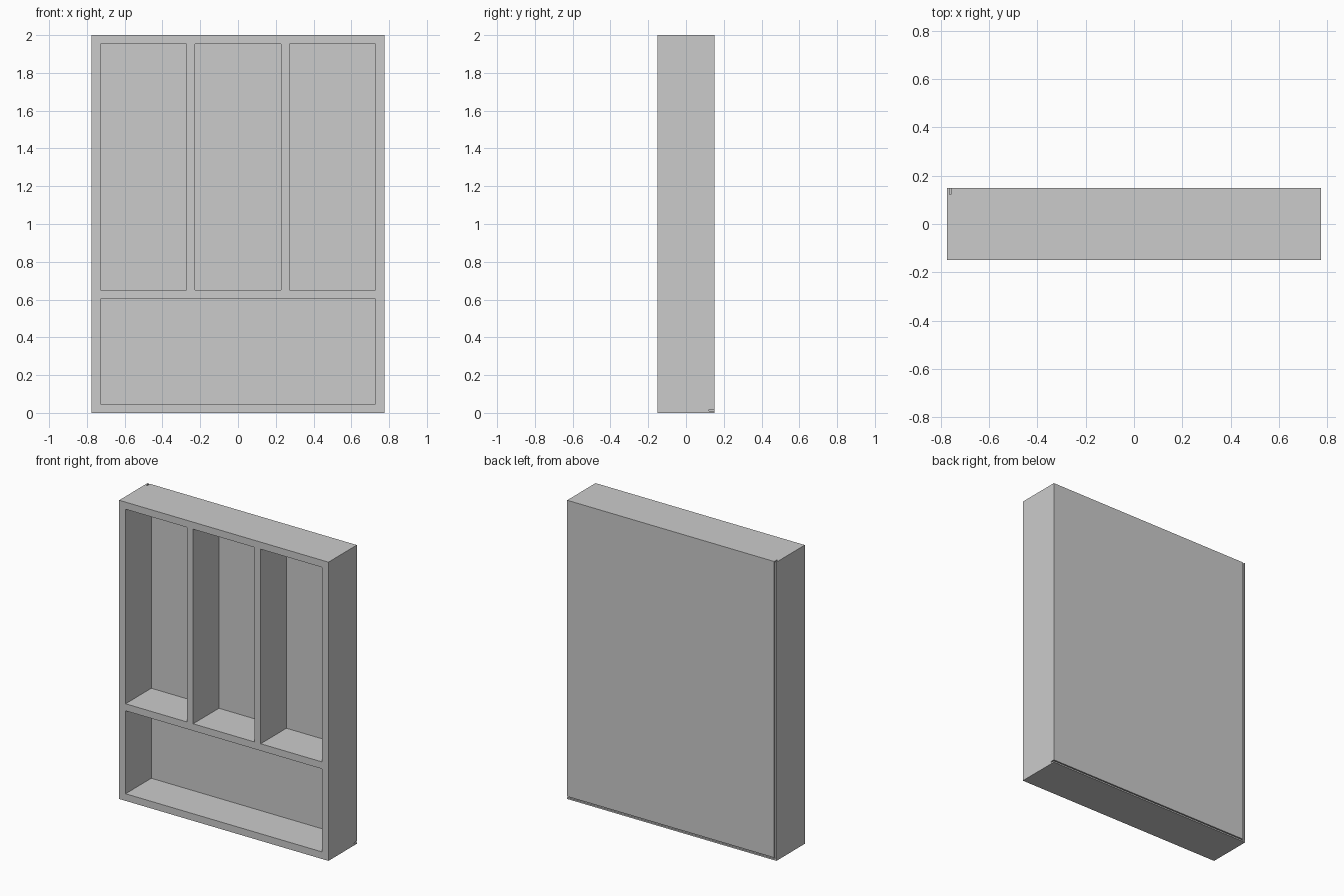
import bpy

if "Cube" in bpy.data.objects:
    bpy.data.objects.remove(bpy.data.objects["Cube"])

W, D, H = 0.775, 0.15, 2.0   # half width, half depth, height
T = 0.0475                   # board thickness
BACK = 0.122                 # front surface of the back panel
LIP = 0.01                   # thin rim beside the back panel


def box(name, x, y, z):
    bpy.ops.mesh.primitive_cube_add(
        size=1, location=[(a + b) / 2 for a, b in (x, y, z)])
    ob = bpy.context.object
    ob.name = name
    ob.scale = [b - a for a, b in (x, y, z)]
    bpy.ops.object.transform_apply(location=False, rotation=False, scale=True)
    return ob


depth = (-D, BACK)

# Outer frame
for side, s in (("left", -1), ("right", 1)):
    box(side + "_side", sorted((s * W, s * (W - T))), depth, (0, H))
inner = (-W + T, W - T)
box("bottom_board", inner, depth, (0, T))
box("top_board", inner, depth, (H - T, H))

# Middle shelf and the two upright dividers
box("middle_shelf", inner, depth, (0.603, 0.65))
for side, x in (("left", -0.25), ("right", 0.25)):
    box(side + "_divider", (x - 0.0232, x + 0.0232), depth, (0.65, H - T))

# Back panel, with a narrow groove and rim at one side and the bottom
gap = LIP + 0.007
box("back_panel", (-W + gap, W), (BACK, D), (gap, H))
box("back_side_lip", (-W, -W + LIP), (BACK, D), (0, H))
box("back_bottom_lip", (-W + LIP, W), (BACK, D), (0, LIP))
